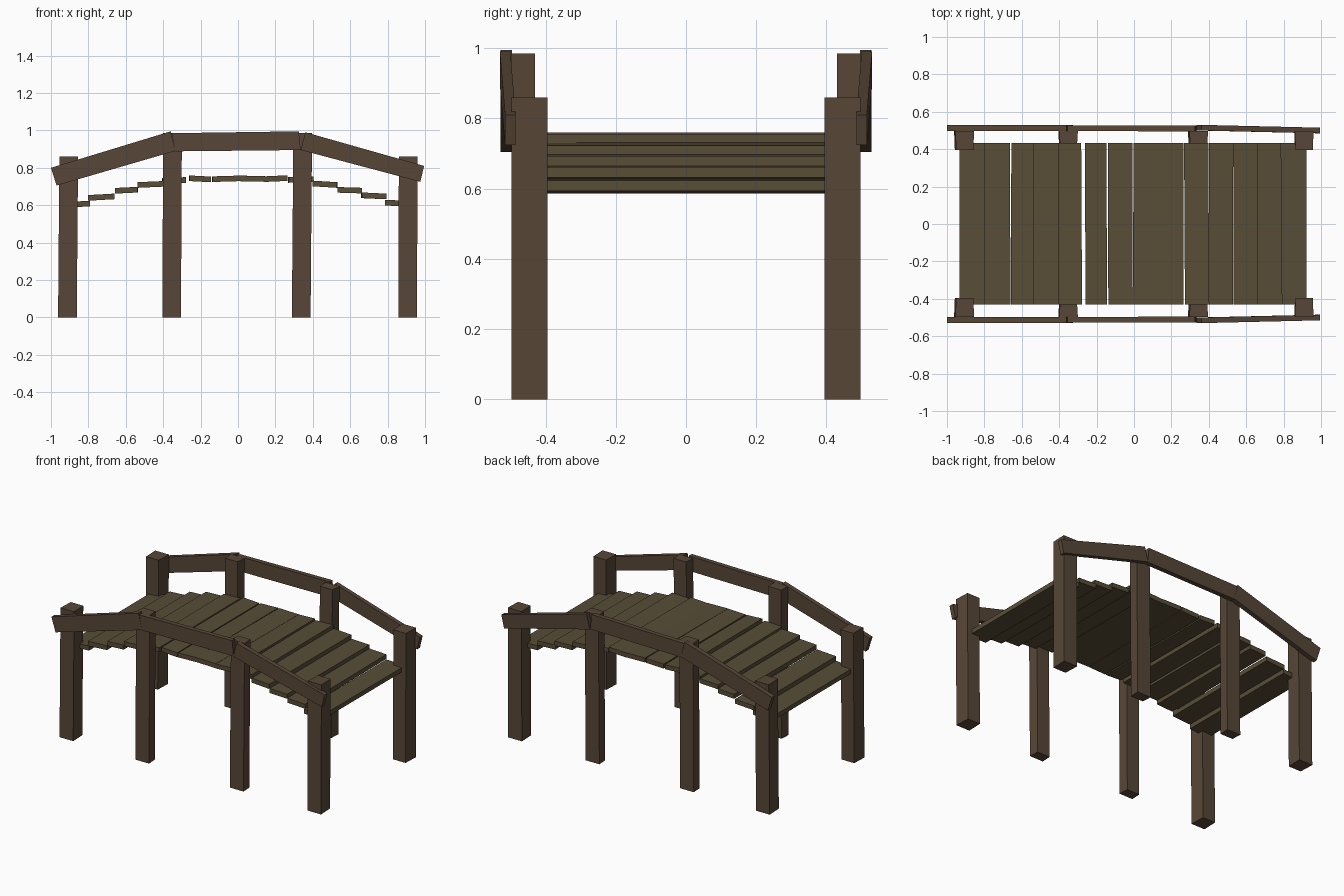
import bpy, random
from mathutils import Vector, Matrix

if "Cube" in bpy.data.objects:
    bpy.data.objects.remove(bpy.data.objects["Cube"])

random.seed(4)


def material(name, color):
    m = bpy.data.materials.new(name)
    m.diffuse_color = color
    m.use_nodes = True
    m.node_tree.nodes["Principled BSDF"].inputs["Base Color"].default_value = m.diffuse_color
    return m


post_wood = material("post_wood", (0.095, 0.062, 0.038, 1))
deck_wood = material("deck_wood", (0.098, 0.075, 0.038, 1))


def prism(name, near, far, mat):
    """Solid joining two matching four-point loops."""
    mesh = bpy.data.meshes.new(name)
    faces = [(0, 1, 2, 3), (7, 6, 5, 4)]
    faces += [(i, i + 4, (i + 1) % 4 + 4, (i + 1) % 4) for i in range(4)]
    # Loops given so that near->far and winding agree; flip if inside out
    n = (Vector(near[1]) - Vector(near[0])).cross(Vector(near[2]) - Vector(near[1]))
    if n.dot(Vector(far[0]) - Vector(near[0])) > 0:
        faces = [f[::-1] for f in faces]
    mesh.from_pydata(near + far, [], faces)
    mesh.materials.append(mat)
    ob = bpy.data.objects.new(name, mesh)
    bpy.context.collection.objects.link(ob)
    return ob


def post(name, x_bottom, x_top, side, inner, height, flare):
    def loop(x, z):
        a, b = 0.05 - flare, 0.05
        return [(x - a, side * inner, z), (x + a, side * inner, z),
                (x + b, side * 0.497, z), (x - b, side * 0.497, z)]
    prism(name, loop(x_bottom, 0), loop(x_top, height), post_wood)


# Posts: thick at the ends, thinner and taller in the middle
for side, label in ((-1, "front"), (1, "back")):
    post(label + "_post_left_end", -0.912, -0.905, side, 0.395, 0.86, 0.004)
    post(label + "_post_left_mid", -0.355, -0.350, side, 0.43, 0.985, 0.004)
    post(label + "_post_right_mid", 0.338, 0.346, side, 0.43, 0.985, 0.004)
    post(label + "_post_right_end", 0.907, 0.910, side, 0.395, 0.86, 0.004)

# Handrails: front outline of each board, with its y range at both ends
rails = {
    "left": ([(-0.97, 0.705), (-0.335, 0.89), (-0.36, 0.995), (-1.0, 0.80)],
             (0.497, 0.528), (0.497, 0.528)),
    "middle": ([(-0.335, 0.888), (0.335, 0.895), (0.325, 0.995), (-0.355, 0.985)],
               (0.497, 0.528), (0.495, 0.526)),
    "right": ([(0.335, 0.895), (0.975, 0.725), (0.995, 0.81), (0.36, 0.99)],
              (0.500, 0.530), (0.485, 0.515)),
}
for side, label in ((-1, "front"), (1, "back")):
    for key, (outline, ya, yb) in rails.items():
        ys = (ya, yb, yb, ya)
        near = [(x, side * y[0], z) for (x, z), y in zip(outline, ys)]
        far = [(x, side * y[1], z) for (x, z), y in zip(outline, ys)]
        prism(f"{label}_rail_{key}", near, far, post_wood)

# Deck planks: left edge, right edge, middle height, rise to the right
planks = [
    (-0.93, -0.79, 0.605, 0.008), (-0.80, -0.66, 0.643, 0.008),
    (-0.655, -0.535, 0.680, 0.006), (-0.54, -0.405, 0.711, 0.006),
    (-0.405, -0.28, 0.732, 0.006), (-0.26, -0.145, 0.741, -0.006),
    (-0.135, -0.005, 0.741, 0.004), (-0.005, 0.14, 0.742, -0.003),
    (0.135, 0.262, 0.742, 0.006), (0.27, 0.40, 0.737, 0.004),
    (0.40, 0.53, 0.712, -0.008), (0.53, 0.66, 0.680, -0.004),
    (0.66, 0.79, 0.650, -0.006), (0.785, 0.922, 0.611, -0.004),
]
for i, (x0, x1, z, rise) in enumerate(planks):
    near, far = [], []
    for y, out in ((-0.43, near), (0.432, far)):
        j = random.uniform(-0.004, 0.004)
        za, zb = z - rise / 2, z + rise / 2
        out += [(x0 + j, y, za - 0.015), (x1 + j, y, zb - 0.015),
                (x1 + j, y, zb + 0.015), (x0 + j, y, za + 0.015)]
    prism(f"deck_plank_{i + 1}", near, far, deck_wood)
